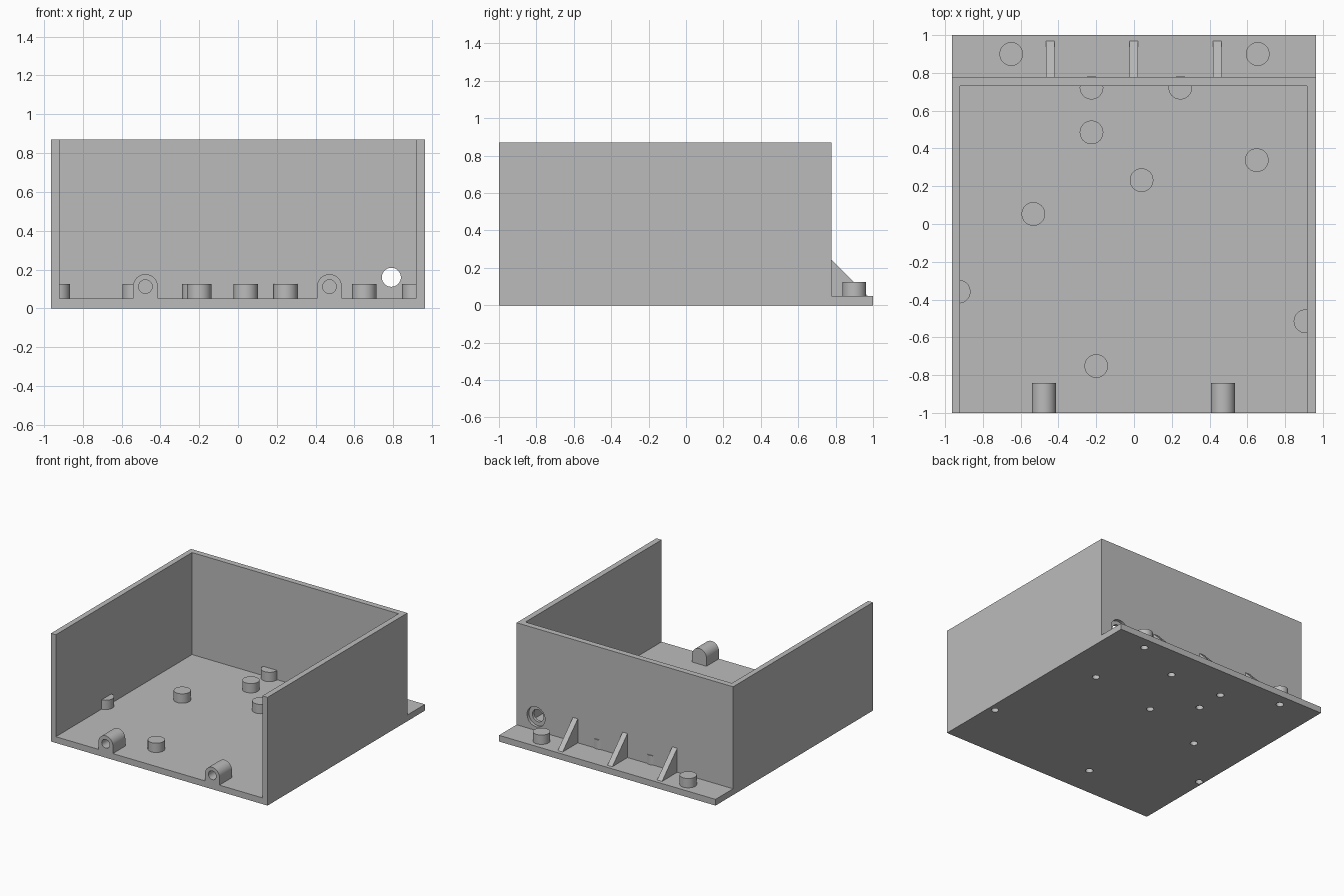
import bpy
import bmesh
import math
from mathutils import Matrix, Vector

cube = bpy.data.objects.get("Cube")
if cube:
    bpy.data.objects.remove(cube, do_unlink=True)

grey = bpy.data.materials.new("plain grey")
grey.use_nodes = True
GREY = (0.5, 0.5, 0.5, 1)
grey.diffuse_color = GREY
grey.node_tree.nodes["Principled BSDF"].inputs["Base Color"].default_value = GREY

W, FLOOR, TOP, BACK, INNER = 0.963, 0.05, 0.87, 0.777, 0.73
POST_R, POST_TOP = 0.0625, 0.125


def finish(name, bm):
    bmesh.ops.recalc_face_normals(bm, faces=bm.faces)
    mesh = bpy.data.meshes.new(name)
    bm.to_mesh(mesh)
    bm.free()
    ob = bpy.data.objects.new(name, mesh)
    bpy.context.collection.objects.link(ob)
    mesh.materials.append(grey)
    return ob


def box(name, lo, hi):
    bm = bmesh.new()
    lo, hi = Vector(lo), Vector(hi)
    bmesh.ops.create_cube(bm, size=1, matrix=Matrix.Translation((lo + hi) / 2) @ Matrix.Diagonal((*(hi - lo), 1)))
    return finish(name, bm)


def add_cylinder(bm, start, end, r, segs=40):
    start, end = Vector(start), Vector(end)
    axis = end - start
    turn = axis.to_track_quat("Z", "Y").to_matrix().to_4x4()
    bmesh.ops.create_cone(bm, cap_ends=True, segments=segs, radius1=r, radius2=r,
                          depth=axis.length, matrix=Matrix.Translation((start + end) / 2) @ turn)


def prism(name, points, offset):
    bm = bmesh.new()
    face = bm.faces.new([bm.verts.new(p) for p in points])
    out = bmesh.ops.extrude_face_region(bm, geom=[face])
    moved = [v for v in out["geom"] if isinstance(v, bmesh.types.BMVert)]
    bmesh.ops.translate(bm, verts=moved, vec=offset)
    return finish(name, bm)


def boolean(ob, tool, kind="DIFFERENCE"):
    mod = ob.modifiers.new(kind.lower(), "BOOLEAN")
    mod.object, mod.operation, mod.solver = tool, kind, "EXACT"
    tool.hide_render = True
    tool.hide_set(True)


def smooth(ob):
    # bake the cuts, then round the curved walls while keeping sharp rims
    bpy.ops.object.select_all(action="DESELECT")
    ob.select_set(True)
    bpy.context.view_layer.objects.active = ob
    for mod in list(ob.modifiers):
        bpy.ops.object.modifier_apply(modifier=mod.name)
    bpy.ops.object.shade_smooth_by_angle(angle=math.radians(30))


# Screw post positions on the floor and rear flange
posts = [(-0.65, 0.90), (0.655, 0.90), (-0.225, 0.722), (0.245, 0.722), (-0.225, 0.485), (0.65, 0.338),
         (0.04, 0.232), (-0.533, 0.053), (-0.928, -0.358), (0.908, -0.515), (-0.2, -0.752)]

# Cutters: cavity, blind screw holes from below, cable hole with counterbore
cavity = box("cavity_cutter", (-0.92, -1.2, FLOOR), (0.917, INNER, 1.2))
bm = bmesh.new()
for x, y in posts:
    add_cylinder(bm, (x, y, -0.05), (x, y, 0.1), 0.028, 24)
screw_holes = finish("screw_hole_cutter", bm)
bm = bmesh.new()
add_cylinder(bm, (0.79, 0.6, 0.16), (0.79, 0.9, 0.16), 0.049)
cable_hole = finish("cable_hole_cutter", bm)
bm = bmesh.new()
add_cylinder(bm, (0.79, BACK - 0.024, 0.16), (0.79, 0.9, 0.16), 0.08)
counterbore = finish("counterbore_cutter", bm)

# Open-fronted tray with a rear flange
tray = box("tray", (-W, -1, 0), (W, BACK, TOP))
flange = box("flange_block", (-W, 0.5, 0), (W, 1, FLOOR))
boolean(tray, cavity)
boolean(tray, flange, "UNION")
for cutter in (screw_holes, cable_hole, counterbore):
    boolean(tray, cutter)
smooth(tray)

# Screw posts, trimmed flush where they meet the outer side wall
limit = box("post_limit", (-W + 0.004, -2, -1), (W - 0.004, 2, 1))
for i, (x, y) in enumerate(posts):
    bm = bmesh.new()
    add_cylinder(bm, (x, y, FLOOR - 0.01), (x, y, POST_TOP), POST_R)
    post = finish(f"screw_post_{i + 1}", bm)
    if abs(x) + POST_R > W:
        boolean(post, limit, "INTERSECT")
    boolean(post, screw_holes)
    smooth(post)

# Arched lugs on the front edge, each with a blind hole
for side, x in (("right", -0.477), ("left", 0.471)):
    r, z, steps = 0.064, 0.112, 20
    arch = [(x + r * math.cos(math.pi * k / steps), -1, z + r * math.sin(math.pi * k / steps))
            for k in range(steps + 1)]
    outline = [(x + r, -1, FLOOR - 0.001)] + arch + [(x - r, -1, FLOOR - 0.001)]
    lug = prism(f"{side}_front_lug", outline, (0, 0.158, 0))
    bm = bmesh.new()
    add_cylinder(bm, (x, -1.1, z), (x, -0.88, z), 0.035, 32)
    boolean(lug, finish(f"{side}_lug_hole_cutter", bm))
    smooth(lug)

# Triangular gussets bracing the back wall on the flange
for name, x in (("right", -0.444), ("middle", -0.002), ("left", 0.44)):
    edge = x - 0.022
    outline = [(edge, BACK - 0.01, FLOOR - 0.001), (edge, 0.97, FLOOR - 0.001),
               (edge, 0.97, FLOOR), (edge, BACK, 0.243), (edge, BACK - 0.01, 0.243)]
    prism(f"{name}_gusset", outline, (0.044, 0, 0))

# Helpers are no longer needed once the cuts are baked
for ob in list(bpy.data.objects):
    if ob.name.endswith(("_cutter", "_limit", "_block")):
        bpy.data.objects.remove(ob, do_unlink=True)
